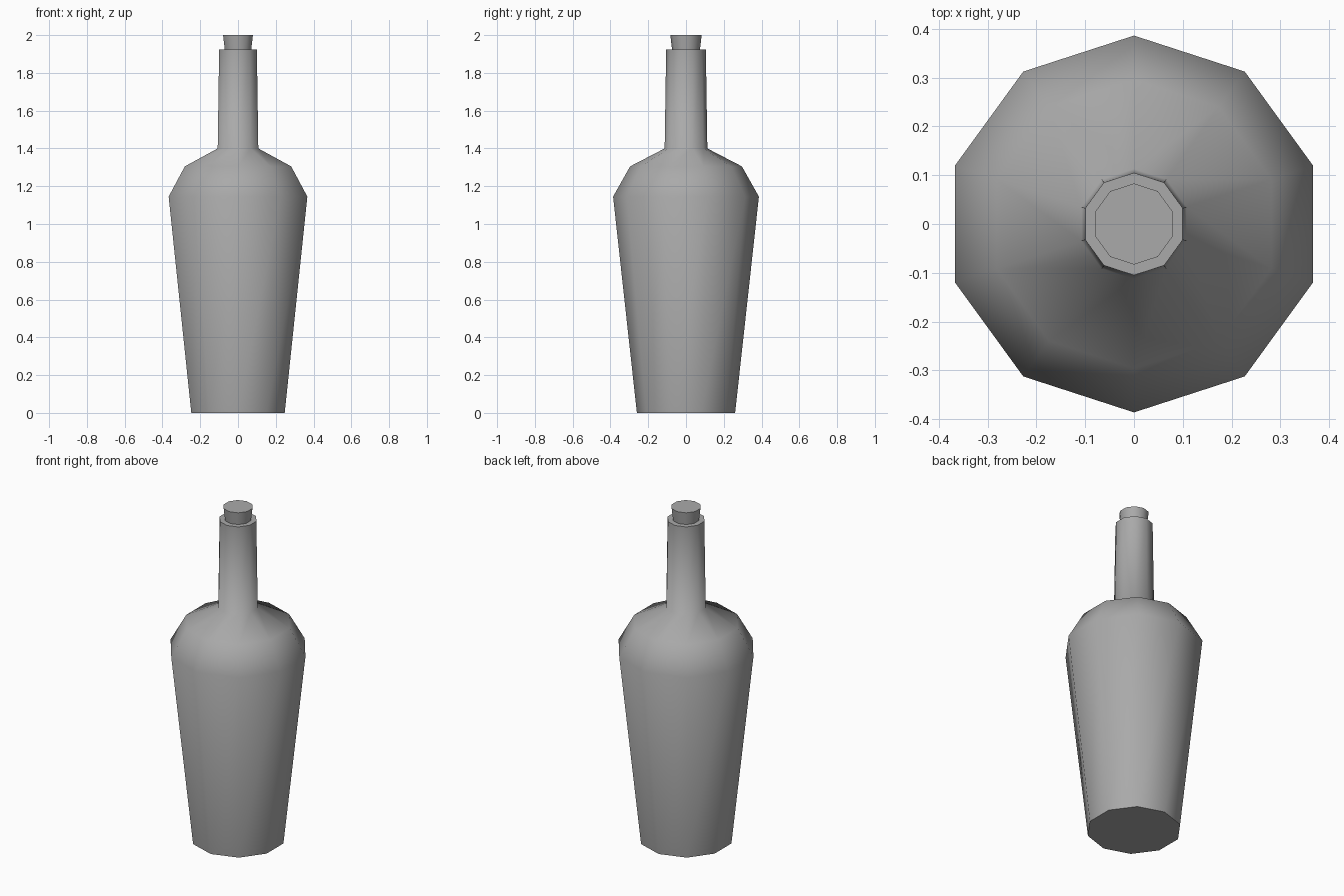
import bpy
import bmesh
import math

SIDES = 10

cube = bpy.data.objects.get("Cube")
if cube:
    bpy.data.objects.remove(cube, do_unlink=True)


def make_material(name, rgb):
    mat = bpy.data.materials.new(name)
    mat.use_nodes = True
    color = (*rgb, 1.0)
    mat.diffuse_color = color
    mat.node_tree.nodes["Principled BSDF"].inputs["Base Color"].default_value = color
    return mat


def lathe(name, profile, mat):
    """Ten-sided solid from (radius, height) pairs, closed at both ends."""
    bm = bmesh.new()
    rings = []
    for radius, z in profile:
        ring = []
        for i in range(SIDES):
            a = math.pi / 2 + math.tau * i / SIDES
            ring.append(bm.verts.new((radius * math.cos(a), radius * math.sin(a), z)))
        rings.append(ring)
    for low, high in zip(rings, rings[1:]):
        for i in range(SIDES):
            j = (i + 1) % SIDES
            bm.faces.new((low[i], low[j], high[j], high[i]))
    bm.faces.new(rings[0][::-1])
    bm.faces.new(rings[-1])
    mesh = bpy.data.meshes.new(name)
    bm.to_mesh(mesh)
    bm.free()
    mesh.materials.append(mat)
    obj = bpy.data.objects.new(name, mesh)
    bpy.context.collection.objects.link(obj)
    bpy.ops.object.select_all(action="DESELECT")
    obj.select_set(True)
    bpy.context.view_layer.objects.active = obj
    bpy.ops.object.shade_smooth_by_angle(angle=math.radians(75))
    return obj


grey = make_material("plain grey", (0.4, 0.4, 0.4))

# Tapered body, rounded shoulder and slim neck
lathe("bottle", [(0.26, 0), (0.386, 1.145), (0.296, 1.305),
                 (0.113, 1.4), (0.105, 1.925)], grey)

# Stopper flaring out above the neck
lathe("cork", [(0.066, 1.86), (0.083, 2.0)], grey)
